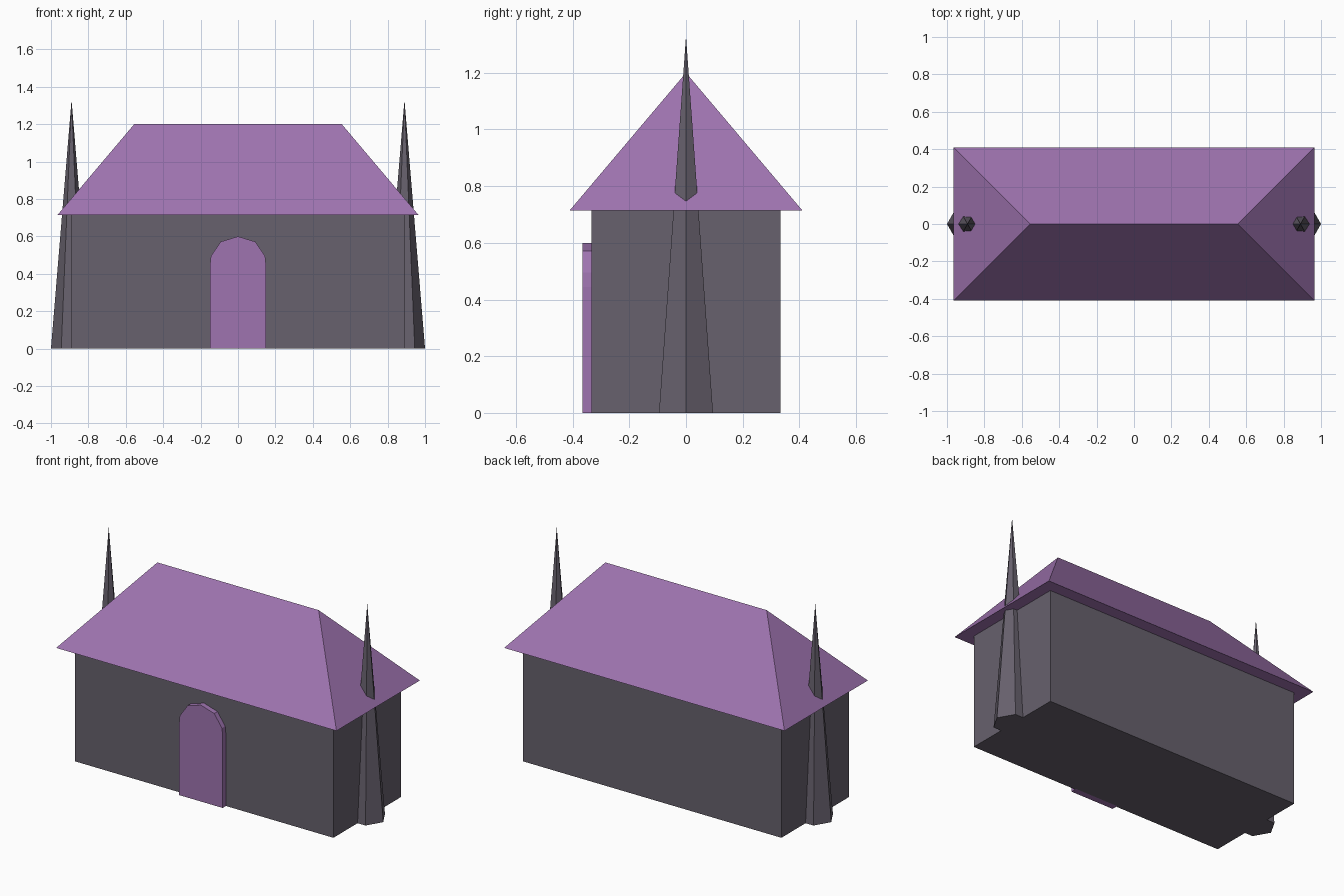
import bpy, bmesh, math

if "Cube" in bpy.data.objects:
    bpy.data.objects.remove(bpy.data.objects["Cube"])


def material(name, rgb):
    m = bpy.data.materials.new(name)
    lin = [((c / 255 + 0.055) / 1.055) ** 2.4 for c in rgb]
    m.diffuse_color = (*lin, 1.0)
    m.use_nodes = True
    m.node_tree.nodes["Principled BSDF"].inputs["Base Color"].default_value = m.diffuse_color
    return m


STONE = material("grey stone", (103, 97, 109))
PURPLE = material("purple", (159, 116, 176))


def build(name, verts, faces, mat):
    mesh = bpy.data.meshes.new(name)
    mesh.from_pydata(verts, [], faces)
    bm = bmesh.new()
    bm.from_mesh(mesh)
    bmesh.ops.recalc_face_normals(bm, faces=bm.faces)
    bm.to_mesh(mesh)
    bm.free()
    mesh.materials.append(mat)
    obj = bpy.data.objects.new(name, mesh)
    bpy.context.collection.objects.link(obj)
    return obj


def prism(name, bottom, top, mat):
    n = len(bottom)
    sides = [(i, (i + 1) % n, n + (i + 1) % n, n + i) for i in range(n)]
    caps = [tuple(range(n)), tuple(range(n, 2 * n))]
    return build(name, bottom + top, sides + caps, mat)


def rectangle(hx, hy, z):
    return [(-hx, -hy, z), (hx, -hy, z), (hx, hy, z), (-hx, hy, z)]


# Walls
EAVE = 0.715
prism("walls", rectangle(0.89, 0.333, 0), rectangle(0.89, 0.333, EAVE), STONE)

# Hipped roof with flat underside
build("roof", rectangle(0.965, 0.41, EAVE) + [(-0.555, 0, 1.2), (0.555, 0, 1.2)],
      [(0, 1, 2, 3), (0, 1, 5, 4), (2, 3, 4, 5), (1, 2, 5), (3, 0, 4)], PURPLE)

# Arched door panel
half = [(0.15, 0), (0.15, 0.445), (0.145, 0.495), (0.092, 0.572)]
outline = half + [(0, 0.6)] + [(-x, z) for x, z in reversed(half)]
prism("door", [(x, -0.365, z) for x, z in outline],
      [(x, -0.325, z) for x, z in outline], PURPLE)

# Six-sided spires at both ends
for side, label in ((-1, "left"), (1, "right")):
    ring = [(side * 0.89 + 0.11 * math.cos(i * math.pi / 3),
             0.11 * math.sin(i * math.pi / 3), 0) for i in range(6)]
    build(label + "_spire", ring + [(side * 0.89, 0, 1.33)],
          [tuple(range(6))] + [(i, (i + 1) % 6, 6) for i in range(6)], STONE)
